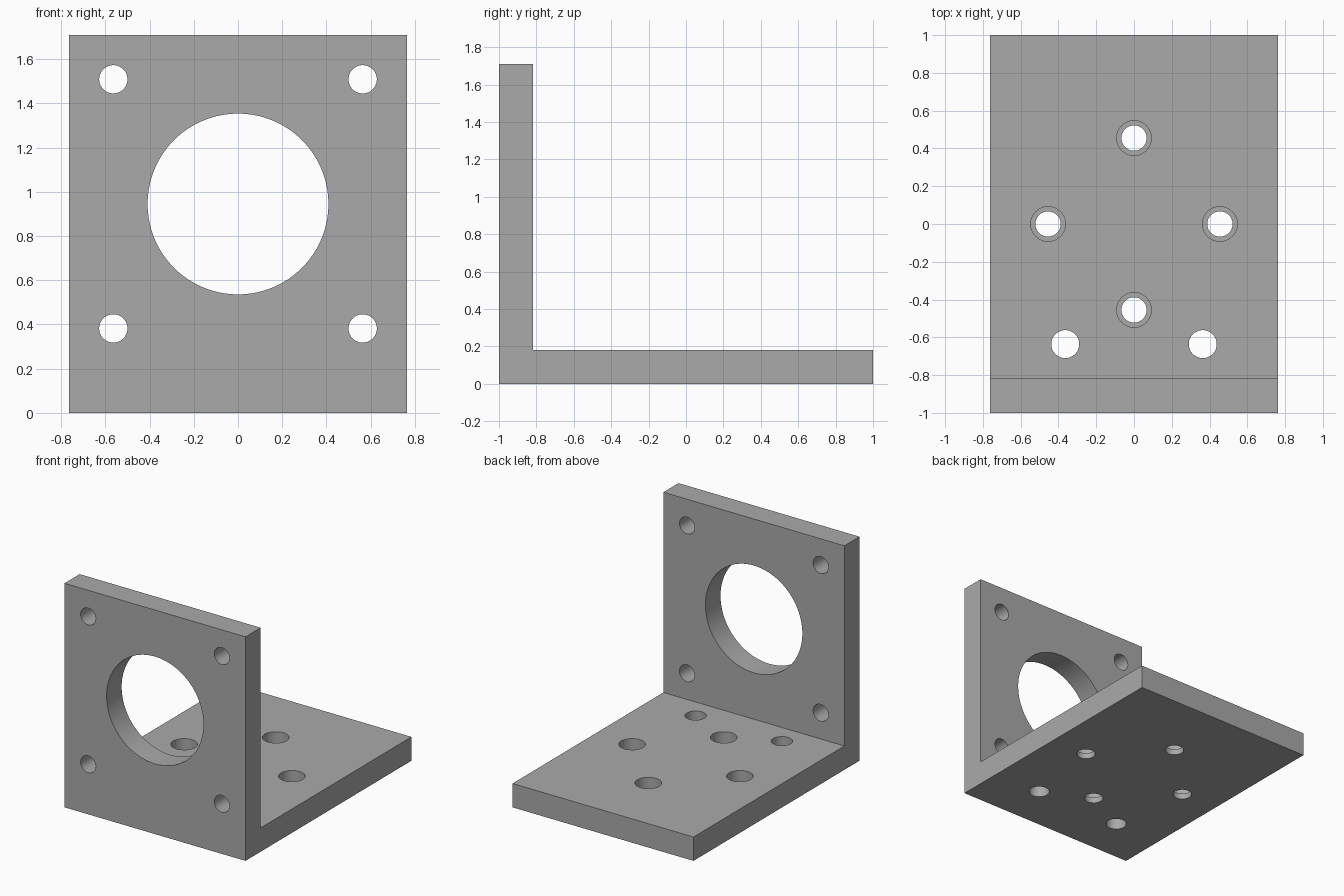
import bpy, bmesh, math
from mathutils import Matrix, Vector

cube = bpy.data.objects.get("Cube")
if cube:
    bpy.data.objects.remove(cube, do_unlink=True)

WIDTH, HEIGHT, THICK = 1.527, 1.709, 0.182

grey = bpy.data.materials.new("plain_grey")
grey.use_nodes = True
colour = (0.4, 0.4, 0.4, 1)
grey.diffuse_color = colour
grey.node_tree.nodes["Principled BSDF"].inputs["Base Color"].default_value = colour


def make_object(name, bm):
    bmesh.ops.recalc_face_normals(bm, faces=bm.faces)
    mesh = bpy.data.meshes.new(name)
    bm.to_mesh(mesh)
    bm.free()
    mesh.materials.append(grey)
    obj = bpy.data.objects.new(name, mesh)
    bpy.context.collection.objects.link(obj)
    return obj


def drill(target, centre, radius, depth, axis="Z", segments=64):
    """Cut a round hole of the given total depth, centred on a point."""
    turn = Matrix.Rotation(math.pi / 2, 4, "X") if axis == "Y" else Matrix()
    bm = bmesh.new()
    bmesh.ops.create_cone(bm, cap_ends=True, segments=segments, radius1=radius,
                          radius2=radius, depth=depth,
                          matrix=Matrix.Translation(centre) @ turn)
    cutter = make_object("hole_cutter", bm)
    cutter.hide_render = True
    mod = target.modifiers.new("hole", "BOOLEAN")
    mod.operation, mod.solver, mod.object = "DIFFERENCE", "EXACT", cutter
    bpy.context.view_layer.objects.active = target
    bpy.ops.object.modifier_apply(modifier=mod.name)
    bpy.data.objects.remove(cutter, do_unlink=True)


# L-shaped bracket, extruded from its side profile
inner = THICK - 1
profile = [(-1, 0), (1, 0), (1, THICK), (inner, THICK), (inner, HEIGHT), (-1, HEIGHT)]
bm = bmesh.new()
side = bm.faces.new([bm.verts.new((-WIDTH / 2, y, z)) for y, z in profile])
grown = bmesh.ops.extrude_face_region(bm, geom=[side])["geom"]
bmesh.ops.translate(bm, vec=(WIDTH, 0, 0),
                    verts=[v for v in grown if isinstance(v, bmesh.types.BMVert)])
bracket = make_object("mounting_bracket", bm)

# Upright plate: large central opening and four corner holes
plate_y = -1 + THICK / 2
drill(bracket, Vector((0, plate_y, 0.945)), 0.409, 0.3, "Y", 128)
for x in (-0.564, 0.564):
    for z in (0.382, 1.509):
        drill(bracket, Vector((x, plate_y, z)), 0.064, 0.3, "Y")

# Base plate: four counterbored holes in a cross
ledge = 0.045
for x, y in ((0.455, 0), (-0.455, 0), (0, 0.455), (0, -0.455)):
    drill(bracket, Vector((x, y, THICK / 2)), 0.067, 0.3)
    drill(bracket, Vector((x, y, ledge + 0.1)), 0.092, 0.2)

# Base plate: two plain holes near the upright
for x in (-0.364, 0.364):
    drill(bracket, Vector((x, -0.636, THICK / 2)), 0.074, 0.3)

# Smooth hole walls, keep the plate edges sharp
bpy.ops.object.select_all(action="DESELECT")
bracket.select_set(True)
bpy.context.view_layer.objects.active = bracket
bpy.ops.object.shade_smooth_by_angle(angle=math.radians(30))
